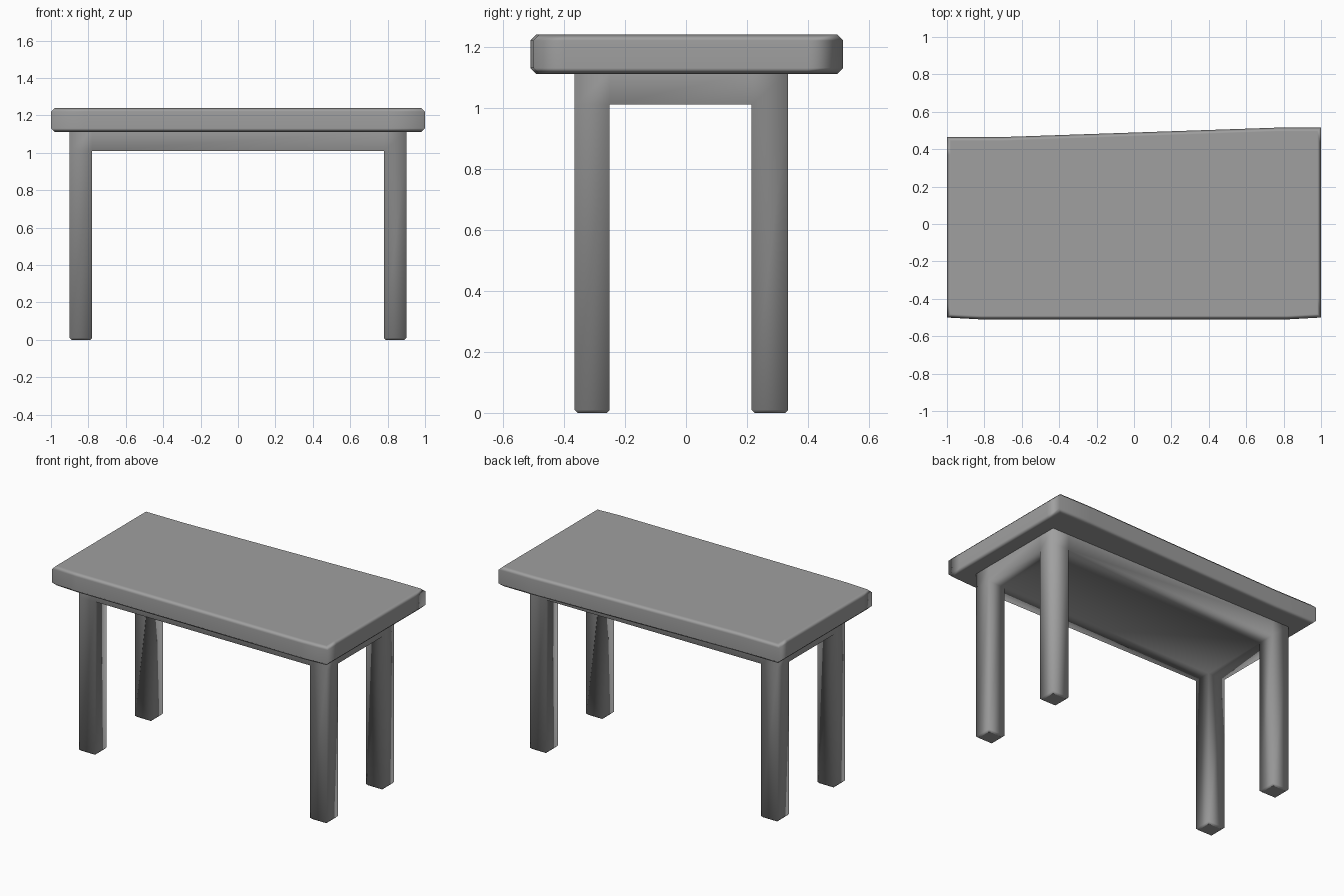
import bpy
import bmesh
from mathutils import Vector

cube = bpy.data.objects.get("Cube")
if cube:
    bpy.data.objects.remove(cube, do_unlink=True)

# One plain grey for the whole table
grey = bpy.data.materials.new("plain grey")
grey.use_nodes = True
grey.diffuse_color = (0.35, 0.35, 0.35, 1)
grey.node_tree.nodes["Principled BSDF"].inputs["Base Color"].default_value = grey.diffuse_color


def finish(bm, name):
    """Turn the bmesh into a smooth-shaded grey object."""
    bmesh.ops.recalc_face_normals(bm, faces=bm.faces)
    mesh = bpy.data.meshes.new(name)
    bm.to_mesh(mesh)
    bm.free()
    mesh.materials.append(grey)
    obj = bpy.data.objects.new(name, mesh)
    bpy.context.collection.objects.link(obj)
    return obj


def chamfer(bm, edges, width):
    bmesh.ops.bevel(bm, geom=edges, offset=width, segments=1, affect='EDGES')


def is_flat(face):
    return abs(face.normal.z) > 0.99


# Tabletop: slightly crooked slab, chamfered along its upper and lower rims
BOTTOM, TOP = 1.11, 1.24
outline = [(-1, -0.5), (-0.82, -0.51), (0.82, -0.51), (1, -0.5),
           (1, -0.4), (1, 0.4), (1, 0.515), (0.76, 0.515),
           (-0.7, 0.465), (-1, 0.465), (-1, 0.37), (-1, -0.4)]
bm = bmesh.new()
base = bm.faces.new([bm.verts.new((x, y, BOTTOM)) for x, y in outline])
grown = bmesh.ops.extrude_face_region(bm, geom=[base], use_keep_orig=True)["geom"]
bmesh.ops.translate(bm, vec=(0, 0, TOP - BOTTOM),
                    verts=[v for v in grown if isinstance(v, bmesh.types.BMVert)])
rims = [e for e in bm.edges if abs(e.verts[0].co.z - e.verts[1].co.z) < 0.001]
chamfer(bm, rims, 0.02)
for face in bm.faces:
    face.smooth = True
tabletop = finish(bm, "tabletop")
weighted = tabletop.modifiers.new("Weighted normals", 'WEIGHTED_NORMAL')
weighted.weight = 60

# Apron and legs in one piece: underside grid, walls up, corner cells down
APRON = 1.01
xs = [-0.9, -0.78, 0.78, 0.9]
ys = [-0.365, -0.25, 0.215, 0.335]
bm = bmesh.new()
grid = [[bm.verts.new((x, y, APRON)) for y in ys] for x in xs]
corners = []
for i in range(3):
    for j in range(3):
        cell = bm.faces.new([grid[i][j], grid[i][j + 1], grid[i + 1][j + 1], grid[i + 1][j]])
        if i != 1 and j != 1:
            corners.append(cell)

border = [e for e in bm.edges if e.is_boundary]
walls = bmesh.ops.extrude_edge_only(bm, edges=border)["geom"]
for v in walls:
    if isinstance(v, bmesh.types.BMVert):
        v.co.z = BOTTOM + 0.005

legs = bmesh.ops.extrude_face_region(bm, geom=corners)["geom"]
for v in legs:
    if isinstance(v, bmesh.types.BMVert):
        v.co.z = 0
bmesh.ops.delete(bm, geom=[f for f in corners if f.is_valid], context='FACES_ONLY')

# Small chamfer round each foot
feet = [e for e in bm.edges if all(v.co.z < 0.001 for v in e.verts)]
chamfer(bm, feet, 0.01)
bm.normal_update()
for face in bm.faces:
    face.smooth = not (is_flat(face) and face.calc_center_median().z < 0.01)
finish(bm, "apron_and_legs")
